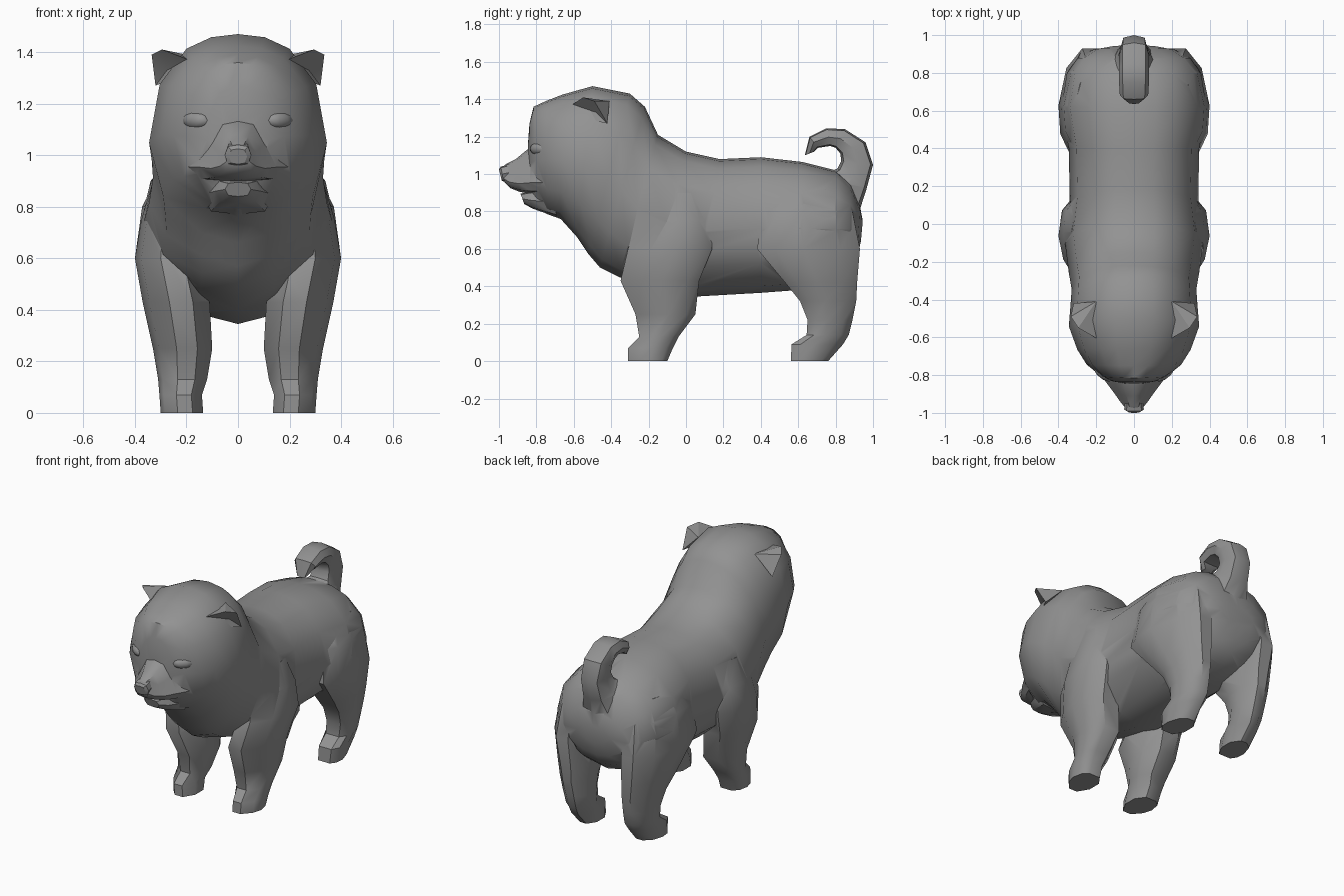
import bpy, bmesh, math
from mathutils import Vector

if "Cube" in bpy.data.objects:
    bpy.data.objects.remove(bpy.data.objects["Cube"])

fur = bpy.data.materials.new("grey_fur")
fur.diffuse_color = (0.29, 0.29, 0.29, 1)
fur.use_nodes = True
fur.node_tree.nodes["Principled BSDF"].inputs["Base Color"].default_value = fur.diffuse_color


def smooth(ob, angle):
    bpy.ops.object.select_all(action='DESELECT')
    ob.select_set(True)
    bpy.context.view_layer.objects.active = ob
    bpy.ops.object.shade_smooth_by_angle(angle=math.radians(angle))


def finish(name, bm, angle=40):
    bmesh.ops.recalc_face_normals(bm, faces=bm.faces)
    me = bpy.data.meshes.new(name)
    bm.to_mesh(me)
    bm.free()
    me.materials.append(fur)
    ob = bpy.data.objects.new(name, me)
    bpy.context.collection.objects.link(ob)
    smooth(ob, angle)
    return ob


def skin(name, rings, angle=40):
    """Bridge closed rings of points and cap both ends."""
    bm = bmesh.new()
    loops = [[bm.verts.new(p) for p in r] for r in rings]
    n = len(loops[0])
    for a, b in zip(loops, loops[1:]):
        for i in range(n):
            bm.faces.new((a[i], a[(i + 1) % n], b[(i + 1) % n], b[i]))
    bm.faces.new(loops[0])
    bm.faces.new(loops[-1])
    return finish(name, bm, angle)


# half cross-sections: (share of half width, share of height)
EGG = [(0, 1), (.3, .985), (.58, .93), (.88, .76), (1, .48), (.84, .22), (.42, .05), (0, 0)]
OVAL = [(0, 1), (.75, .92), (1, .5), (.75, .08), (0, 0)]
SNOUT = [(0, 1), (.38, .95), (.66, .62), (1, .25), (.8, .06), (0, 0)]


def loft(name, stations, section, angle=40):
    """Each station: top y, top z, bottom y, bottom z, half width."""
    rings = []
    for ty, tz, by, bz, w in stations:
        top, bot = Vector((0, ty, tz)), Vector((0, by, bz))
        full = section + [(-x, f) for x, f in section[-2:0:-1]]
        rings.append([bot.lerp(top, f) + Vector((x * w, 0, 0)) for x, f in full])
    return skin(name, rings, angle)


def leg(name, side, levels, shape):
    """Each level: z, front y, back y, inner x, outer x."""
    rings = []
    for z, yf, yb, xi, xo in levels:
        cx, cy, rx, ry = (xi + xo) / 2, (yf + yb) / 2, (xo - xi) / 2, (yb - yf) / 2
        rings.append([(side * (cx + u * rx), cy + v * ry, z) for u, v in shape])
    return skin(name, rings)


# head, neck and trunk in one sweep
body = loft("body", [
    (-.845, 1.16, -.84, .93, .06), (-.837, 1.27, -.825, .86, .12),
    (-.815, 1.36, -.79, .81, .18),
    (-.75, 1.39, -.74, .785, .25), (-.66, 1.425, -.67, .76, .30),
    (-.50, 1.47, -.58, .66, .345), (-.30, 1.43, -.52, .57, .335),
    (-.22, 1.36, -.46, .50, .33), (-.15, 1.21, -.36, .45, .345),
    (0, 1.12, -.20, .40, .365), (.18, 1.08, .05, .345, .34),
    (.40, 1.09, .40, .365, .345), (.62, 1.065, .60, .38, .385),
    (.80, 1.02, .80, .42, .355), (.88, .95, .875, .48, .30),
    (.93, .83, .915, .55, .22), (.945, .75, .935, .64, .12)], EGG, 70)

# muzzle, lower jaw and nose
muzzle = loft("muzzle", [
    (-.985, 1.035, -.97, .955, .045), (-.96, 1.055, -.94, .925, .07),
    (-.91, 1.08, -.89, .905, .105), (-.85, 1.13, -.83, .895, .15),
    (-.76, 1.15, -.71, .89, .22)], SNOUT, 60)
jaw = loft("lower_jaw", [
    (-.885, .895, -.865, .84, .05), (-.84, .905, -.82, .815, .09),
    (-.72, .925, -.69, .77, .14)], OVAL)
loft("nose", [
    (-1.0, 1.025, -.985, .965, .035), (-.99, 1.04, -.975, .96, .052),
    (-.95, 1.05, -.95, .965, .05)], OVAL, 25)

# curled tail: outer and inner edge of the curl
tail = loft("tail", [
    (.92, .78, .76, 1.01, .13), (.965, .92, .81, 1.03, .085),
    (1.0, 1.05, .83, 1.07, .075), (.96, 1.17, .825, 1.11, .08),
    (.85, 1.24, .80, 1.14, .08), (.75, 1.245, .77, 1.15, .08),
    (.66, 1.20, .705, 1.14, .075), (.635, 1.10, .685, 1.12, .035)], OVAL, 35)

FRONT = [(0, -.31, -.10, .135, .30), (.07, -.31, -.07, .14, .305),
         (.13, -.25, -.04, .12, .31), (.25, -.27, .05, .10, .33),
         (.43, -.35, .07, .11, .37), (.60, -.31, .14, .15, .40),
         (.75, -.26, .13, .16, .375), (.90, -.16, .06, .17, .33)]
FRONT_SHAPE = [(-.5, -1), (.2, -1), (.8, -.45), (1, .1), (.85, .7),
               (.4, 1), (-.5, 1), (-1, .45), (-1, -.35)]
HIND = [(0, .56, .76, .14, .29), (.09, .565, .84, .14, .30),
        (.14, .645, .87, .13, .30), (.22, .65, .89, .13, .31),
        (.32, .61, .91, .13, .33), (.42, .53, .915, .12, .36),
        (.60, .38, .93, .12, .40), (.80, .41, .89, .12, .372),
        (.92, .50, .80, .15, .31)]
HIND_SHAPE = [(-.5, -1), (.6, -1), (.93, -.65), (1, -.1), (.7, .62),
              (.1, 1), (-.5, 1), (-1, .45), (-1, -.35)]

parts = [muzzle, jaw, tail]
for side, word in ((1, "left"), (-1, "right")):
    parts.append(leg("front_leg_" + word, side, FRONT, FRONT_SHAPE))
    parts.append(leg("hind_leg_" + word, side, HIND, HIND_SHAPE))

    # small folded ear with a hollow front
    bm = bmesh.new()
    inner, tip, outer, low, lowfront, hollow, back = [
        bm.verts.new((side * x, y, z)) for x, y, z in
        [(.19, -.61, 1.37), (.295, -.55, 1.41), (.335, -.49, 1.39),
         (.32, -.42, 1.27), (.27, -.51, 1.29), (.275, -.48, 1.33), (.2, -.41, 1.39)]]
    rim = [inner, tip, outer, low, lowfront]
    for i in range(5):
        bm.faces.new((rim[i], rim[(i + 1) % 5], hollow))
    for i in range(5):
        bm.faces.new((rim[(i + 1) % 5], rim[i], back))
    finish("ear_" + word, bm, 20)

    # almond eye
    bm = bmesh.new()
    bmesh.ops.create_uvsphere(bm, u_segments=10, v_segments=6, radius=1)
    for v in bm.verts:
        x, y, z = v.co
        v.co = (side * (.163 + .054 * x), -.785 + .04 * y + .03 * x, 1.135 + .035 * z)
    finish("eye_" + word, bm, 50)

# weld limbs, tail and muzzle into one continuous coat
bpy.context.view_layer.objects.active = body
for part in parts:
    mod = body.modifiers.new("weld", 'BOOLEAN')
    mod.operation, mod.solver, mod.object = 'UNION', 'EXACT', part
    bpy.ops.object.modifier_apply(modifier=mod.name)
    bpy.data.objects.remove(part)
smooth(body, 45)
